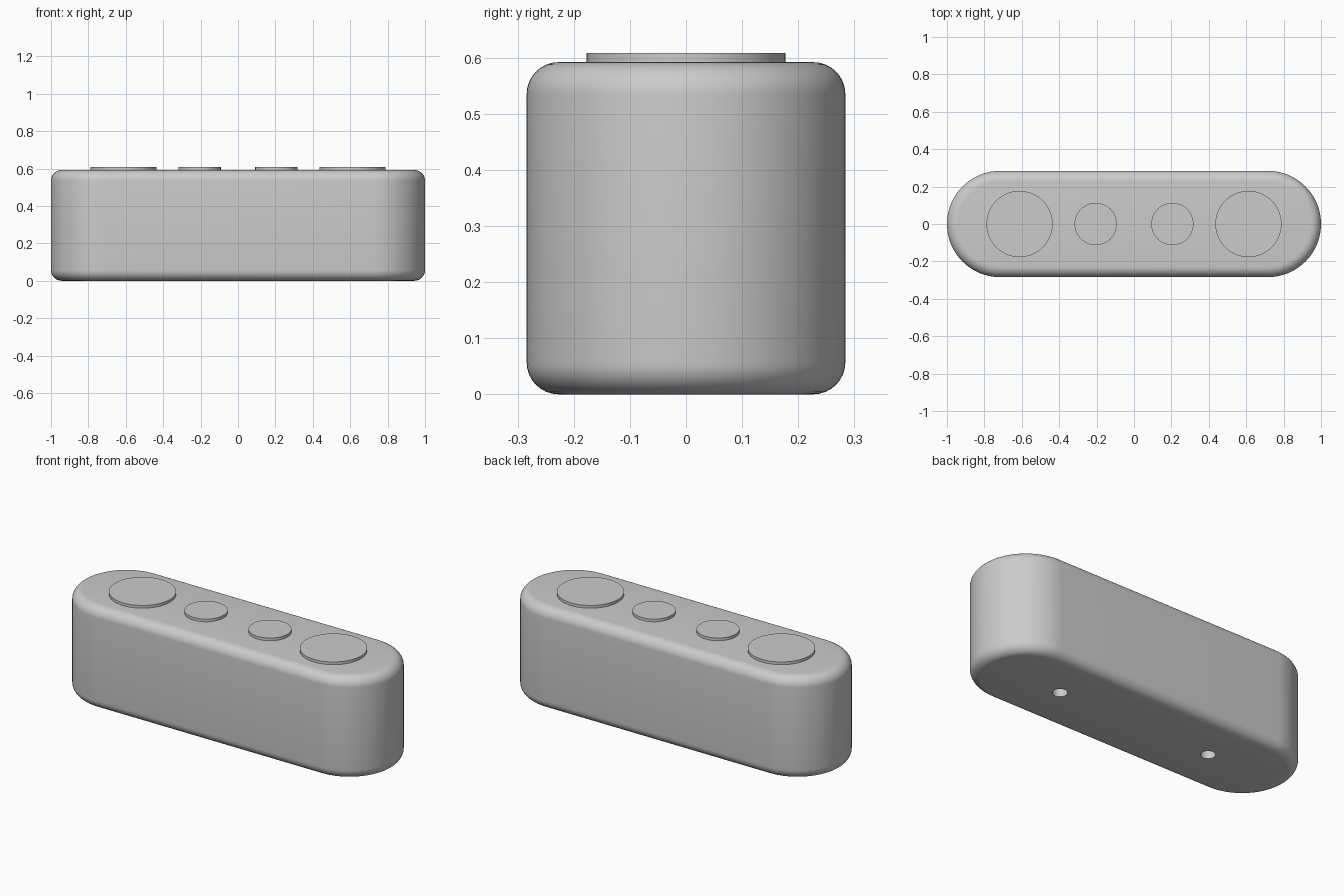
import bpy, bmesh, math

if "Cube" in bpy.data.objects:
    bpy.data.objects.remove(bpy.data.objects["Cube"], do_unlink=True)

END_X, RADIUS, HEIGHT, FILLET = 0.716, 0.284, 0.592, 0.057
ARC_STEPS = 40

grey = bpy.data.materials.new("light_grey")
grey.use_nodes = True
colour = (0.6, 0.6, 0.6, 1)
grey.diffuse_color = colour
grey.node_tree.nodes["Principled BSDF"].inputs["Base Color"].default_value = colour


def activate(obj):
    bpy.ops.object.select_all(action="DESELECT")
    obj.select_set(True)
    bpy.context.view_layer.objects.active = obj


def smooth(obj):
    activate(obj)
    bpy.ops.object.shade_smooth_by_angle(angle=math.radians(35))


def cylinder(name, x, radius, bottom, top):
    bpy.ops.mesh.primitive_cylinder_add(vertices=64, radius=radius, depth=top - bottom,
                                        location=(x, 0, (bottom + top) / 2))
    obj = bpy.context.object
    obj.name = name
    obj.data.materials.append(grey)
    return obj


# Body: extruded capsule outline with rounded top and bottom rims
bm = bmesh.new()
outline = []
for side, start in ((1, -math.pi / 2), (-1, math.pi / 2)):
    for i in range(ARC_STEPS + 1):
        a = start + math.pi * i / ARC_STEPS
        outline.append(bm.verts.new((side * END_X + RADIUS * math.cos(a), RADIUS * math.sin(a), 0)))
base = bm.faces.new(outline)
top = bmesh.ops.extrude_face_region(bm, geom=[base])
bmesh.ops.translate(bm, vec=(0, 0, HEIGHT),
                    verts=[g for g in top["geom"] if isinstance(g, bmesh.types.BMVert)])
bmesh.ops.recalc_face_normals(bm, faces=bm.faces)
rims = [e for e in bm.edges if abs(e.verts[0].co.z - e.verts[1].co.z) < 0.001]
bmesh.ops.bevel(bm, geom=rims, offset=FILLET, segments=8, profile=0.5, affect="EDGES")
bmesh.ops.recalc_face_normals(bm, faces=bm.faces)
mesh = bpy.data.meshes.new("body")
bm.to_mesh(mesh)
bm.free()
body = bpy.data.objects.new("body", mesh)
bpy.context.collection.objects.link(body)
mesh.materials.append(grey)

# Two blind screw holes in the underside
for x in (-0.49, 0.49):
    cutter = cylinder("hole_cutter", x, 0.039, -0.1, 0.25)
    cutter.hide_render = True
    activate(body)
    cut = body.modifiers.new("screw_hole", "BOOLEAN")
    cut.operation, cut.object, cut.solver = "DIFFERENCE", cutter, "EXACT"
    bpy.ops.object.modifier_apply(modifier=cut.name)
    bpy.data.objects.remove(cutter, do_unlink=True)
smooth(body)

# Raised round buttons on the top
for side, label in ((1, "left"), (-1, "right")):
    for size, x, radius in (("large", 0.612, 0.177), ("small", 0.205, 0.113)):
        smooth(cylinder(f"{size}_button_{label}", side * x, radius, HEIGHT - 0.02, 0.608))
